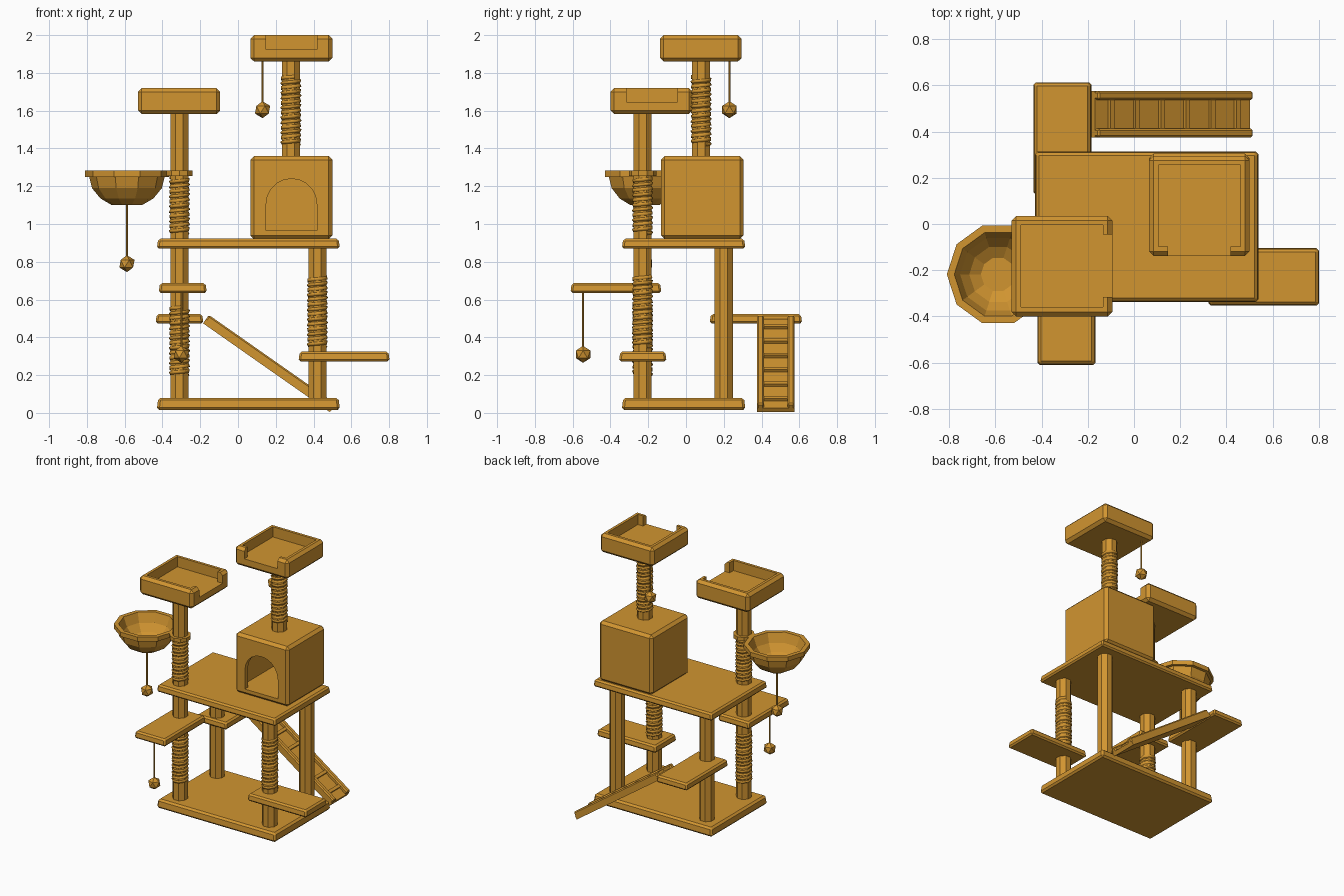
import bpy, bmesh, math
from mathutils import Matrix, Vector

cube = bpy.data.objects.get("Cube")
if cube:
    bpy.data.objects.remove(cube, do_unlink=True)

COLOUR = (0.64, 0.30, 0.03, 1)
plush = bpy.data.materials.new("golden_plush")
plush.use_nodes = True
plush.diffuse_color = COLOUR
bsdf = next(n for n in plush.node_tree.nodes if n.type == "BSDF_PRINCIPLED")
bsdf.inputs["Base Color"].default_value = COLOUR
bsdf.inputs["Roughness"].default_value = 0.9


def finish(name, bm):
    bmesh.ops.recalc_face_normals(bm, faces=bm.faces)
    mesh = bpy.data.meshes.new(name)
    bm.to_mesh(mesh)
    bm.free()
    mesh.materials.append(plush)
    obj = bpy.data.objects.new(name, mesh)
    bpy.context.collection.objects.link(obj)
    return obj


def box(name, x, y, z, bevel=0, taper=0, matrix=None):
    """Box from ranges; taper pulls the upper edges inward."""
    bm = bmesh.new()
    bmesh.ops.create_cube(bm, size=1)
    for v in bm.verts:
        sx, sy, sz = (1 if c > 0 else -1 for c in v.co)
        pull = taper if sz > 0 else 0
        v.co = Vector((x[sx > 0] - sx * pull, y[sy > 0] - sy * pull, z[sz > 0]))
    if bevel:
        bmesh.ops.bevel(bm, geom=bm.edges[:], offset=bevel, segments=1,
                        affect="EDGES", profile=0.5)
    if matrix:
        bm.transform(matrix)
    return finish(name, bm)


def cut(obj, *cutters):
    """Subtract the cutters and remove them."""
    bpy.context.view_layer.objects.active = obj
    for cutter in cutters:
        cutter.hide_render = True
        mod = obj.modifiers.new("cut", "BOOLEAN")
        mod.operation, mod.solver, mod.object = "DIFFERENCE", "EXACT", cutter
        bpy.ops.object.modifier_apply(modifier=mod.name)
        bpy.data.objects.remove(cutter, do_unlink=True)


def lathe(name, profile, sides, centre, phase=0):
    """Revolve (radius, height) points about a vertical axis."""
    bm = bmesh.new()
    rings = []
    for r, z in profile:
        angles = [phase + math.tau * i / sides for i in range(sides)]
        rings.append([bm.verts.new((centre[0] + r * math.cos(a),
                                    centre[1] + r * math.sin(a), z)) for a in angles])
    for low, high in zip(rings, rings[1:]):
        for i in range(sides):
            j = (i + 1) % sides
            bm.faces.new((low[i], low[j], high[j], high[i]))
    bm.faces.new(rings[0])
    bm.faces.new(rings[-1])
    return finish(name, bm)


def post(name, centre, low, high, radius=0.052, sides=8):
    return lathe(name, [(radius, low), (radius, high)], sides, centre, math.pi / sides)


def rope(name, centre, low, high, pitch=0.026):
    """Cord wound in a spiral round a post."""
    curve = bpy.data.curves.new(name, "CURVE")
    curve.dimensions = "3D"
    curve.bevel_depth, curve.bevel_resolution = 0.012, 0
    curve.use_fill_caps = True
    steps = int((high - low) / pitch * 8)
    spline = curve.splines.new("POLY")
    spline.points.add(steps)
    for i, p in enumerate(spline.points):
        a = math.tau * (i + 0.5) / 8
        p.co = (centre[0] + 0.048 * math.cos(a), centre[1] + 0.048 * math.sin(a),
                low + (high - low) * i / steps, 1)
    curve.materials.append(plush)
    bpy.context.collection.objects.link(bpy.data.objects.new(name, curve))


def toy(name, x, y, top, ball):
    post(name + "_string", (x, y), ball, top, 0.006, 6)
    bm = bmesh.new()
    bmesh.ops.create_icosphere(bm, subdivisions=1, radius=0.045,
                               matrix=Matrix.Translation((x, y, ball)))
    finish(name + "_ball", bm)


def bed(name, x, y, z, notch_x, notch_y):
    """Square tray with a gap in one wall."""
    wall, floor = 0.04, z[1] - 0.075
    tray = box(name, x, y, z, 0.02)
    cut(tray,
        box("hollow", (x[0] + wall, x[1] - wall), (y[0] + wall, y[1] - wall), (floor, z[1] + 0.1)),
        box("notch", notch_x, notch_y, (floor, z[1] + 0.1)))
    return tray


# Base and decks
W, D = (-0.43, 0.54), (-0.34, 0.315)
box("base", W, D, (0.015, 0.08), 0.013, 0.008)
box("main_deck", W, D, (0.87, 0.922), 0.011, 0.008)
box("front_step", (-0.42, -0.165), (-0.612, -0.13), (0.635, 0.687), 0.011, 0.007)
box("back_step", (-0.437, -0.183), (0.125, 0.615), (0.473, 0.523), 0.011, 0.007)
box("side_step", (0.32, 0.803), (-0.355, -0.103), (0.273, 0.325), 0.011, 0.007)

# Posts and rope wraps
FRONT_RIGHT, FRONT_LEFT = (-0.31, -0.23), (0.42, -0.23)
TOWER = (0.28, 0.08)
post("tall_post", FRONT_RIGHT, 0.07, 1.6)
post("front_post", FRONT_LEFT, 0.07, 0.88)
post("back_right_post", (-0.31, 0.2), 0.07, 0.88)
post("back_left_post", (0.42, 0.2), 0.07, 0.88)
post("tower_post", TOWER, 1.35, 1.88)
rope("tall_post_lower_rope", FRONT_RIGHT, 0.2, 0.56)
rope("tall_post_upper_rope", FRONT_RIGHT, 0.95, 1.25)
rope("front_post_rope", FRONT_LEFT, 0.35, 0.72)
rope("tower_post_rope", TOWER, 1.42, 1.78)

# House with arched doorway
house = box("house", (0.065, 0.5), (-0.133, 0.305), (0.92, 1.36), 0.02)
room = box("room", (0.1, 0.465), (-0.098, 0.27), (0.965, 1.325))
arch = [(0.417, 0.965)] + [(0.283 + 0.134 * math.cos(math.pi * i / 10),
                            1.106 + 0.134 * math.sin(math.pi * i / 10))
                           for i in range(11)] + [(0.149, 0.965)]
bm = bmesh.new()
face = bm.faces.new([bm.verts.new((x, -0.3, z)) for x, z in arch])
out = bmesh.ops.extrude_face_region(bm, geom=[face])
bmesh.ops.translate(bm, vec=(0, 0.3, 0),
                    verts=[g for g in out["geom"] if isinstance(g, bmesh.types.BMVert)])
cut(house, room, finish("doorway", bm))

# Beds
bed("top_bed", (0.065, 0.5), (-0.138, 0.295), (1.86, 2.0), (0.148, 0.418), (-0.3, 0))
bed("lower_bed", (-0.53, -0.094), (-0.4, 0.035), (1.582, 1.72), (-0.25, 0.1), (-0.316, -0.045))

# Hanging bowl and its collar
lathe("bowl", [(0.08, 1.1), (0.14, 1.135), (0.185, 1.19), (0.2, 1.25), (0.222, 1.25),
               (0.222, 1.282), (0.19, 1.282), (0.165, 1.215), (0.125, 1.165), (0.075, 1.135)],
      10, (-0.588, -0.218))
post("bowl_collar", FRONT_RIGHT, 1.255, 1.282, 0.073, 10)

# Hanging toys
toy("bowl_toy", -0.588, -0.218, 1.11, 0.79)
toy("step_toy", -0.3, -0.545, 0.645, 0.31)
toy("bed_toy", 0.13, 0.23, 1.87, 1.605)

# Ramp: plank, rails and rungs, tilted as one
slope = math.radians(35)
LENGTH = 0.82
tilt = Matrix.Translation((-0.185, 0.475, 0.474)) @ Matrix.Rotation(slope, 4, "Y")
box("ramp_plank", (0, LENGTH), (-0.1, 0.1), (0, 0.028), 0, 0, tilt)
for side, name in ((-1, "front"), (1, "back")):
    rail = sorted((side * 0.062, side * 0.1))
    box("ramp_rail_" + name, (0, LENGTH), rail, (0, 0.054), 0.008, 0, tilt)
for i in range(6):
    u = 0.07 + i * 0.133
    box(f"ramp_rung_{i + 1}", (u, u + 0.022), (-0.065, 0.065), (0.02, 0.045), 0, 0, tilt)
